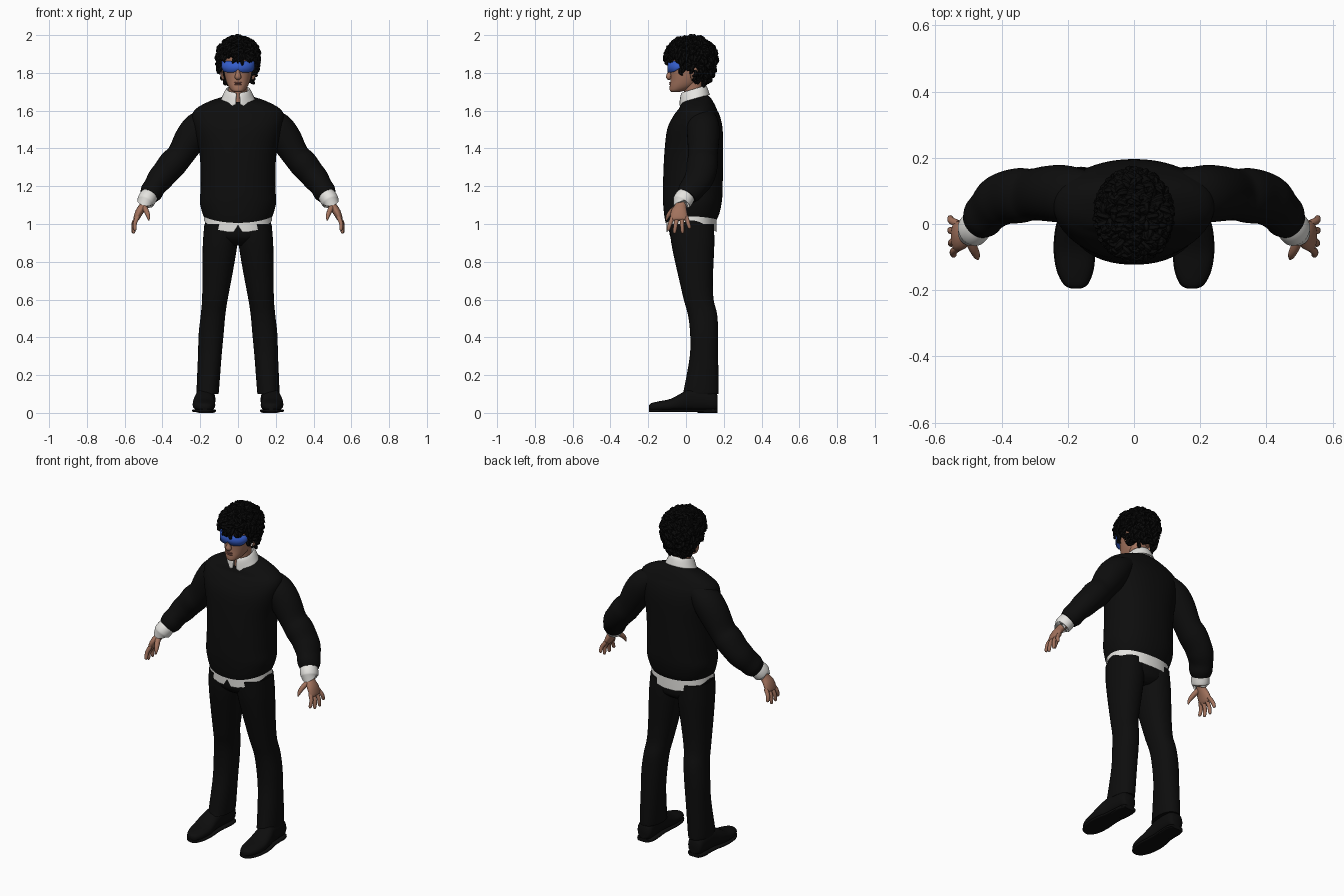
import bpy, bmesh, math, random
from mathutils import Vector

cube = bpy.data.objects.get("Cube")
if cube:
    bpy.data.objects.remove(cube)
random.seed(4)


def material(name, color):
    mat = bpy.data.materials.new(name)
    mat.use_nodes = True
    mat.diffuse_color = (*color, 1)
    mat.node_tree.nodes["Principled BSDF"].inputs["Base Color"].default_value = (*color, 1)
    return mat


BLACK = material("black cloth", (0.004, 0.004, 0.004))
HAIR = material("black hair", (0.003, 0.003, 0.003))
WHITE = material("white cotton", (0.78, 0.77, 0.74))
SKIN = material("skin", (0.36, 0.17, 0.11))
LIPS = material("lips", (0.24, 0.09, 0.07))
BLUE = material("blue lens", (0.035, 0.11, 0.6))


def finish(bm, name, mat, solid=0):
    bmesh.ops.recalc_face_normals(bm, faces=bm.faces[:])
    mesh = bpy.data.meshes.new(name)
    bm.to_mesh(mesh)
    bm.free()
    mesh.materials.append(mat)
    mesh.shade_smooth()
    mesh.set_sharp_from_angle(angle=math.radians(50))
    obj = bpy.data.objects.new(name, mesh)
    bpy.context.collection.objects.link(obj)
    if solid:
        mod = obj.modifiers.new("thickness", "SOLIDIFY")
        mod.thickness = solid
    return obj


def spline(rings, steps):
    """Catmull-Rom interpolation between rings."""
    out = []
    for i in range(len(rings) - 1):
        a, b, c, d = (rings[min(max(i + k, 0), len(rings) - 1)] for k in (-1, 0, 1, 2))
        for s in range(steps):
            t = s / steps
            out.append([q + t / 2 * (r - p + t * (2 * p - 5 * q + 4 * r - w + t * (3 * (q - r) + w - p)))
                        for p, q, r, w in zip(a, b, c, d)])
    return out + [list(rings[-1])]


def loft(bm, rings, plane=None, sides=32, power=1, steps=4, side=1, shift=None, cap=True):
    """Skin rings (x, y, z, half width, half depth), flat in a plane or square to their path."""
    rings = spline(rings, steps)
    pts = [Vector(r[:3]) for r in rings]
    whole = (pts[-1] - pts[0]).normalized()
    ref = Vector((0, 1, 0)) if abs(whole.y) < 0.9 else Vector((1, 0, 0))
    loops = []
    for i, r in enumerate(rings):
        if plane:
            u, v = Vector((1, 0, 0)), Vector((0, 1, 0) if plane == "xy" else (0, 0, 1))
        else:
            t = (pts[min(i + 1, len(pts) - 1)] - pts[max(i - 1, 0)]).normalized()
            u = (ref - t * ref.dot(t)).normalized()
            v = t.cross(u)
        loop = []
        for k in range(sides):
            c, s = math.cos(k * math.tau / sides), math.sin(k * math.tau / sides)
            p = pts[i] + u * r[3] * math.copysign(abs(c) ** power, c) \
                + v * r[4] * math.copysign(abs(s) ** power, s)
            if shift:
                p.z += shift(p)
            p.x *= side
            loop.append(bm.verts.new(p))
        loops.append(loop)
    for a, b in zip(loops, loops[1:]):
        for k in range(sides):
            bm.faces.new((a[k - 1], a[k], b[k], b[k - 1]))
    if cap:
        bm.faces.new(loops[0])
        bm.faces.new(loops[-1])


def part(name, mat, rings, solid=0, **kw):
    bm = bmesh.new()
    loft(bm, rings, **kw)
    return finish(bm, name, mat, solid)


def slab(z, x0, x1, y0, y1):
    return ((x0 + x1) / 2, (y0 + y1) / 2, z, (x1 - x0) / 2, (y1 - y0) / 2)


def even(rows):
    return [slab(z, -h, h, y0, y1) for z, h, y0, y1 in rows]


# sweater body: dipping hem and a neckline that is lower in front
def sweater_shift(p):
    d = (p.y - 0.03) / 0.13
    hem = max(0, (1.1 - p.z) / 0.06) * (-0.03 if d < 0 else -0.015) * d * d
    return hem + max(0, p.z - 1.6) / 0.07 * 0.3 * (p.y - 0.05)


part("sweater", BLACK, even([
    (1.04, .182, -.108, .163), (1.07, .192, -.116, .178), (1.12, .202, -.122, .19), (1.2, .198, -.122, .194),
    (1.37, .203, -.115, .196), (1.5, .232, -.1, .194), (1.57, .243, -.068, .18), (1.61, .222, -.04, .16),
    (1.645, .155, -.03, .135), (1.665, .09, -.022, .115)]),
    plane="xy", sides=64, power=.9, shift=sweater_shift, cap=False)


# shirt tail below the sweater, with a small notch at the front
def tail_shift(p):
    if p.z > 1.03:
        return 0
    notch = 0.035 if p.y < 0 and abs(p.x) < 0.01 else 0
    return notch - 0.062 * min(1, abs(p.y - 0.03) / 0.13) ** 1.6


part("shirt_tail", WHITE, even([(1.08, .178, -.106, .16), (1.02, .18, -.104, .162)]),
     plane="xy", sides=64, power=.9, steps=2, shift=tail_shift, cap=False)

# trousers: hip block and two legs
part("trouser_hips", BLACK, even([(.885, .06, -.03, .11), (.91, .13, -.065, .14), (.95, .172, -.088, .148),
                                  (1.06, .172, -.09, .148)]), plane="xy", power=.85)
LEG = [slab(*r) for r in [
    (.1, .103, .218, -.018, .172), (.13, .1, .219, -.01, .173), (.3, .087, .212, .02, .17),
    (.42, .076, .208, .022, .17), (.52, .067, .197, .01, .165), (.6, .055, .19, -.012, .146),
    (.7, .036, .189, -.035, .142), (.8, .018, .188, -.058, .146), (.9, .003, .186, -.078, .15),
    (1., 0, .178, -.088, .148)]]

# shoe sections run from toe to heel
SHOE = [(.175, -.195, .03, .012, .012), (.176, -.182, .032, .034, .02), (.178, -.14, .036, .053, .026),
        (.18, -.08, .042, .06, .033), (.18, -.02, .058, .056, .049), (.175, .03, .07, .05, .06),
        (.17, .1, .07, .05, .06), (.168, .15, .062, .046, .052), (.168, .167, .055, .034, .036)]
SOLE = [(r[0], r[1], .012, r[3] + .003, .008) for r in SHOE]
HEEL = [(.17, .06, .01, .046, .01), (.17, .13, .01, .05, .01), (.17, .168, .01, .034, .01)]

# arm, cuff and hand paths
SLEEVE = [(.13, .085, 1.575, .07, .05), (.2, .09, 1.52, .086, .08), (.25, .092, 1.455, .085, .084),
          (.305, .089, 1.365, .078, .072), (.345, .086, 1.32, .083, .076), (.385, .08, 1.272, .08, .07),
          (.415, .066, 1.235, .077, .068), (.44, .042, 1.2, .07, .059), (.458, .02, 1.17, .066, .06),
          (.472, .004, 1.148, .054, .05)]
CUFF = [(.462, .012, 1.16, .046, .044), (.478, -.008, 1.138, .052, .048), (.49, -.022, 1.116, .05, .046),
        (.491, -.023, 1.114, .04, .036)]
PALM = [(.478, -.008, 1.135, .028, .022), (.498, -.026, 1.1, .029, .021), (.522, -.036, 1.065, .043, .021),
        (.538, -.037, 1.03, .045, .016), (.542, -.037, 1.02, .036, .009)]
# each finger: knuckle y, tip x, tip y, tip z
FINGERS = [(-.07, .545, -.096, .965), (-.047, .553, -.062, .95), (-.023, .556, -.018, .95), (0, .556, .02, .975)]

for side, word in ((1, "left_"), (-1, "right_")):
    part(word + "trouser_leg", BLACK, LEG, plane="xy", side=side, power=.9)
    part(word + "shoe", BLACK, SHOE, plane="xz", side=side, power=.85)
    part(word + "sole", BLACK, SOLE, plane="xz", side=side, power=.5)
    part(word + "heel", BLACK, HEEL, plane="xz", side=side, power=.4)
    part(word + "sleeve", BLACK, SLEEVE, side=side)
    part(word + "cuff", WHITE, CUFF, side=side)
    hand = bmesh.new()
    loft(hand, PALM, side=side, sides=16)
    for y, tx, ty, tz in FINGERS:
        a, b = Vector((.53, y, 1.04)), Vector((tx, ty, tz))
        mid = (a + b) / 2 + Vector((.008, 0, .002))
        loft(hand, [(*a, .012, .012), (*mid, .011, .011), (*b.lerp(mid, .2), .009, .009), (*b, .003, .003)],
             side=side, sides=10)
    loft(hand, [(.5, -.04, 1.095, .015, .016), (.486, -.072, 1.07, .015, .014), (.476, -.094, 1.045, .011, .011),
                (.472, -.105, 1.02, .004, .004)], side=side, sides=10)
    finish(hand, word + "hand", SKIN)
    # ear beside the jaw
    part(word + "ear", SKIN, [(.076, .035, 1.765, .008, .005), (.084, .038, 1.785, .016, .008),
                              (.088, .042, 1.81, .021, .008), (.085, .042, 1.83, .01, .005)], side=side, sides=12)

# head, neck and face
part("head", SKIN, even([
    (1.7, .022, -.08, -.03), (1.708, .036, -.086, 0), (1.73, .052, -.086, .05), (1.76, .064, -.082, .08),
    (1.8, .073, -.082, .1), (1.85, .077, -.086, .115), (1.9, .077, -.08, .12), (1.945, .06, -.055, .1),
    (1.965, .03, -.02, .06)]), plane="xy", power=.92)
part("neck", SKIN, [(0, .055, 1.6, .06, .056), (0, .042, 1.69, .052, .05), (0, .035, 1.76, .05, .052)])
part("nose", SKIN, [(0, -.08, 1.772, .008, .012), (0, -.09, 1.778, .016, .018), (0, -.087, 1.8, .012, .011),
                    (0, -.083, 1.84, .008, .008)], plane=None, sides=14)
for name, z in (("upper_lip", 1.748), ("lower_lip", 1.739)):
    part(name, LIPS, [(-.024, -.074, z, .003, .002), (-.01, -.083, z, .005, .004), (0, -.084, z, .005, .004),
                      (.01, -.083, z, .005, .004), (.024, -.074, z, .003, .002)], sides=10)

# folded collar, open at the throat, with two lowered points
bm = bmesh.new()


def collar_shift(p):
    low = max(0, 1.7 - p.z) / 0.04
    point = -0.022 * max(0, 1 - abs(abs(p.x) - 0.045) / 0.035) if p.y < 0.03 else 0
    return 0.3 * (p.y - 0.045) + low * point


loft(bm, even([(1.66, .056, -.012, .098), (1.7, .056, -.016, .098), (1.716, .06, -.022, .103),
               (1.7, .072, -.03, .114), (1.66, .09, -.036, .126)]),
     plane="xy", sides=48, shift=collar_shift, cap=False)
gap = [f for f in bm.faces if f.calc_center_median().y < 0.02 and abs(f.calc_center_median().x) < 0.012]
bmesh.ops.delete(bm, geom=gap, context="FACES")
finish(bm, "collar", WHITE, 0.004)

# wraparound visor with a raised cut over the nose
bm = bmesh.new()
rows = []
for k in range(33):
    a = math.radians(-82 + 164 * k / 32)
    x, y = 0.088 * math.sin(a), -0.015 - 0.084 * math.cos(a) ** 0.8
    bottom = 1.803 + 0.016 * max(0, 1 - abs(x) / 0.018) + 0.025 * abs(math.sin(a)) ** 12
    rows.append([bm.verts.new((x, y, z)) for z in (bottom, 1.83, 1.862)])
for a, b in zip(rows, rows[1:]):
    for i in (0, 1):
        bm.faces.new((a[i], b[i], b[i + 1], a[i + 1]))
finish(bm, "visor", BLUE, 0.005)


# hair: a cap trimmed along the hairline, covered in short curls
def scalp(n):
    return Vector((n.x * .096, .027 + n.y * .12, 1.885 + n.z * (.092 if n.z > 0 else .18)))


def covered(p):
    line = 1.872 if p.y < -.03 else 1.815 if p.y < .045 else 1.755
    return p.z > line


bm = bmesh.new()
bmesh.ops.create_uvsphere(bm, u_segments=48, v_segments=32, radius=1)
for v in bm.verts:
    v.co = scalp(v.co)
bmesh.ops.delete(bm, geom=[v for v in bm.verts if not covered(v.co)], context="VERTS")
finish(bm, "hair_cap", HAIR)

bm = bmesh.new()
count = 650
for i in range(count):
    z = 1 - 2 * (i + .5) / count
    r, a = math.sqrt(1 - z * z), i * 2.39996
    n = Vector((r * math.cos(a), r * math.sin(a), z))
    p = scalp(n)
    if not covered(p):
        continue
    spin = Vector([random.uniform(-1, 1) for _ in range(3)]) - Vector((0, 0, .5))
    t = (spin - n * spin.dot(n)).normalized()
    k = random.uniform(.7, 1.15)
    path = [(0, 0, .009), (.012, .01, .011), (.017, .024, .009), (.006, .036, .002)]
    loft(bm, [(*(p + (n * up + t * along) * k), w, w) for up, along, w in path], sides=6, steps=2)
finish(bm, "hair_curls", HAIR)
